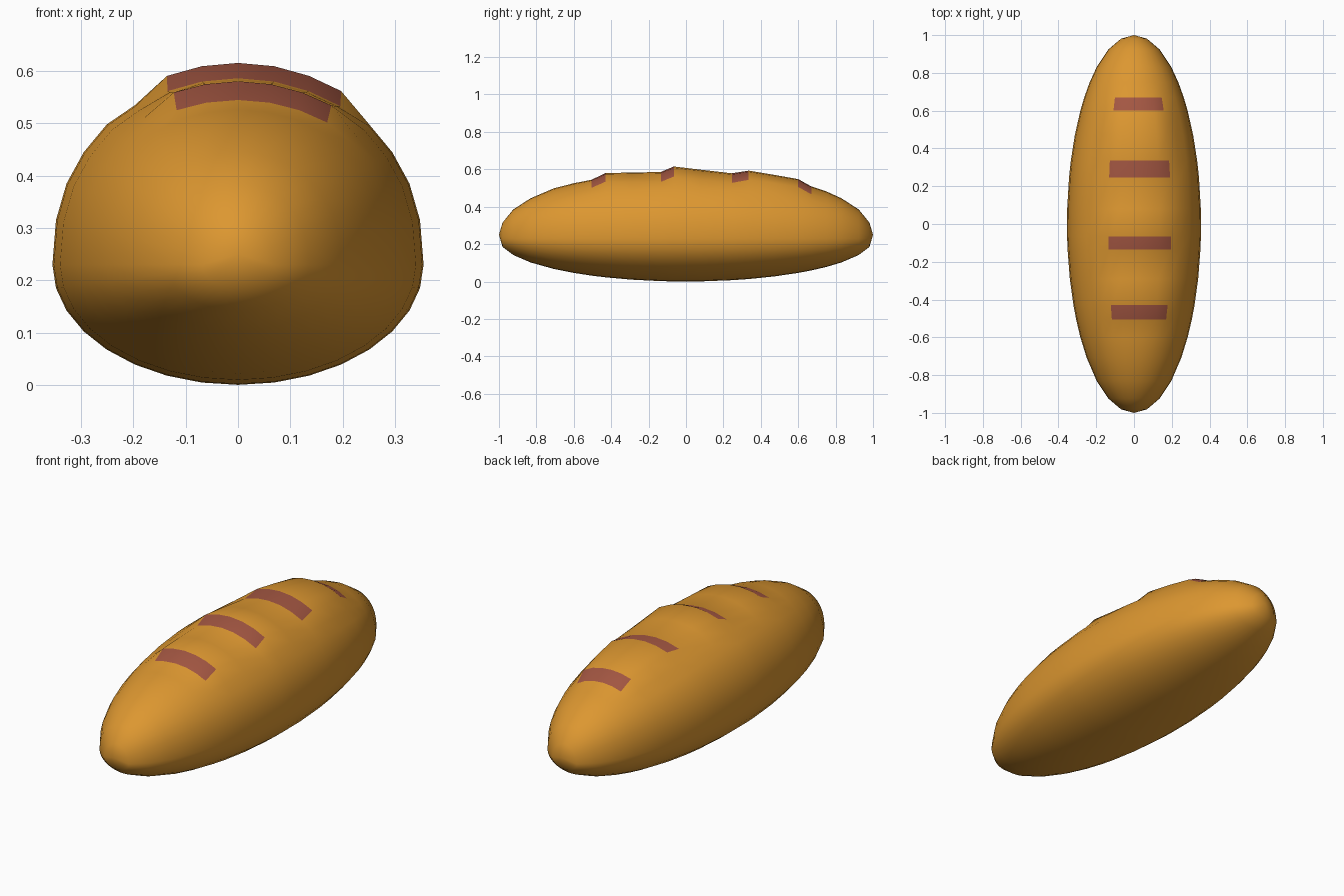
import bpy, bmesh, math

if "Cube" in bpy.data.objects:
    bpy.data.objects.remove(bpy.data.objects["Cube"])

SEG = 32          # sides around the loaf
HALF_W = 0.355    # half width
MID_Z = 0.23      # height of the widest line

# crown height above the widest line, against roundness s (0 rim .. 1 middle)
CROWN = [(0, 0), (.195, .085), (.383, .155), (.556, .215),
         (.707, .268), (.866, .315), (.989, .355), (1.001, .359)]

# rings along the loaf: (y, extra height of the raised crust on top)
RINGS = [(-.981, 0), (-.924, 0), (-.831, 0), (-.707, 0), (-.6, 0), (-.505, 0),
         (-.43, .023), (-.29, .008), (-.135, 0), (-.065, .027), (.08, .01),
         (.245, 0), (.335, .023), (.47, .02), (.6, .022), (.67, 0),
         (.75, 0), (.831, 0), (.924, 0), (.981, 0)]
SLASH_STARTS = (5, 8, 11, 14)     # ring index where each slash begins
RAISED = range(-2, 4)             # columns lifted and scored, from the top line


def crown(s):
    for (a, ha), (b, hb) in zip(CROWN, CROWN[1:]):
        if s <= b:
            return ha + (hb - ha) * (s - a) / (b - a)
    return CROWN[-1][1]


def material(name, colour):
    m = bpy.data.materials.new(name)
    m.diffuse_color = (*colour, 1)
    m.use_nodes = True
    m.node_tree.nodes["Principled BSDF"].inputs["Base Color"].default_value = m.diffuse_color
    return m


bm = bmesh.new()
rings = []
for y, lift in RINGS:
    r = math.sqrt(1 - y * y)
    ring = []
    for i in range(SEG):
        col = i if i <= SEG // 2 else i - SEG
        a = 2 * math.pi * col / SEG
        s = r * math.cos(a)
        z = MID_Z + crown(s) if s >= 0 else MID_Z * (1 + s)
        if col in RAISED:
            z += lift
        ring.append(bm.verts.new((HALF_W * r * math.sin(a), y, z)))
    rings.append(ring)

# crust skin, with the slashes picked out by ring and column
for k, (p, q) in enumerate(zip(rings, rings[1:])):
    for i in range(SEG):
        j = (i + 1) % SEG
        f = bm.faces.new((p[i], q[i], q[j], p[j]))
        col = i if i < SEG // 2 else i - SEG
        if k in SLASH_STARTS and -2 <= col <= 2:
            f.material_index = 1

# pointed ends
for ring, y in ((rings[0], -1), (rings[-1], 1)):
    tip = bm.verts.new((0, y, MID_Z + .02))
    for i in range(SEG):
        bm.faces.new((tip, ring[i], ring[(i + 1) % SEG]))

bmesh.ops.recalc_face_normals(bm, faces=bm.faces)
for f in bm.faces:
    f.smooth = True

mesh = bpy.data.meshes.new("bread_loaf")
bm.to_mesh(mesh)
bm.free()
mesh.materials.append(material("golden crust", (.72, .31, .03)))
mesh.materials.append(material("brown slash", (.37, .095, .055)))
loaf = bpy.data.objects.new("bread_loaf", mesh)
bpy.context.collection.objects.link(loaf)
